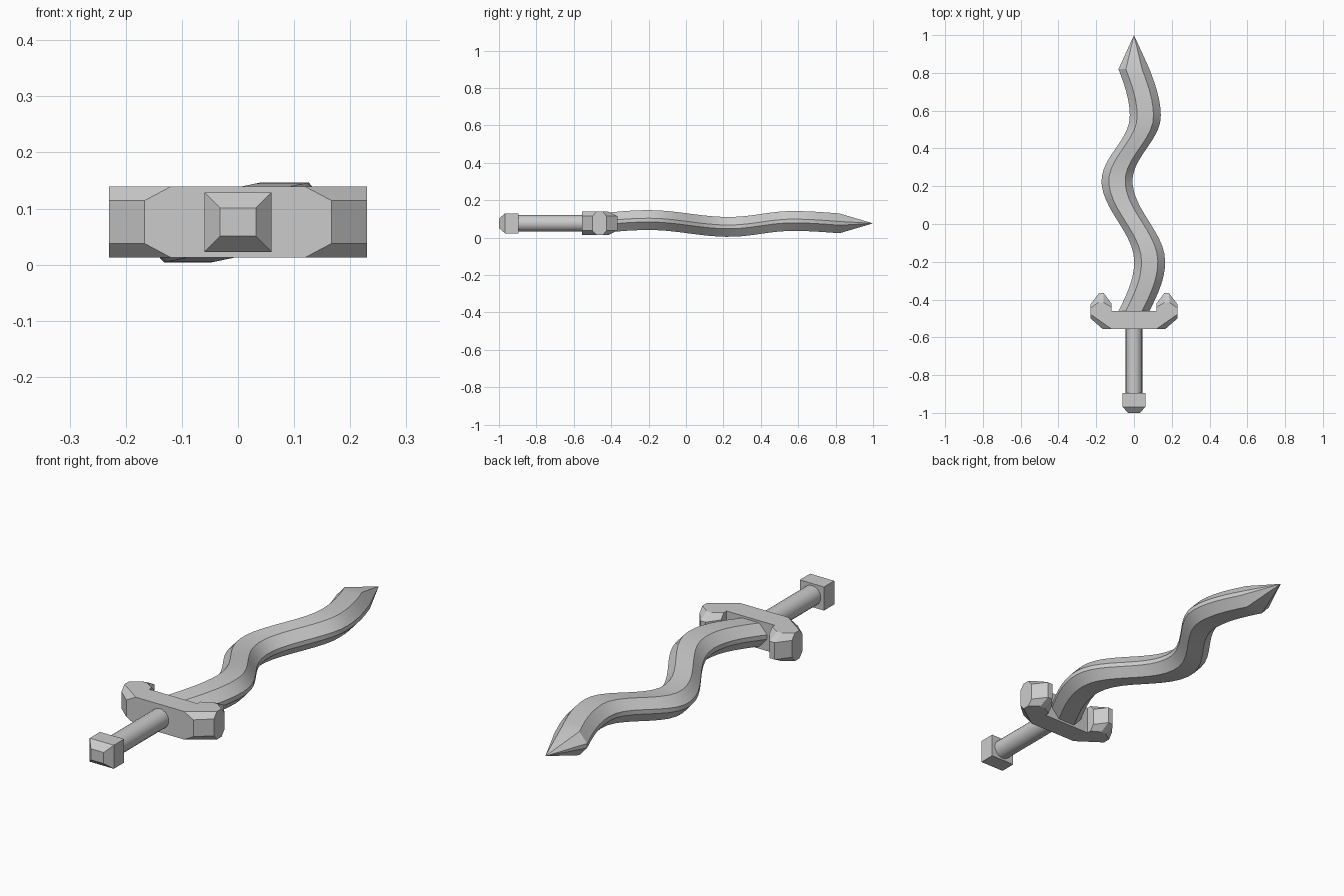
import bpy, bmesh, math

if "Cube" in bpy.data.objects:
    bpy.data.objects.remove(bpy.data.objects["Cube"])

ZC = 0.076  # height of the sword's axis

steel = bpy.data.materials.new("light grey")
steel.diffuse_color = (0.6, 0.6, 0.6, 1)
steel.use_nodes = True
steel.node_tree.nodes["Principled BSDF"].inputs["Base Color"].default_value = steel.diffuse_color


def loft(name, rings, smooth=False):
    """Join equal-sized rings of points; one-point rings close to a tip."""
    bm = bmesh.new()
    loops = [[bm.verts.new(p) for p in r] for r in rings]
    for a, b in zip(loops, loops[1:]):
        n = len(a)
        for i in range(n):
            j = (i + 1) % n
            if len(b) == 1:
                bm.faces.new((a[i], a[j], b[0]))
            else:
                bm.faces.new((a[i], a[j], b[j], b[i]))
    for end in (loops[0], loops[-1]):
        if len(end) > 2:
            bm.faces.new(end)
    bmesh.ops.recalc_face_normals(bm, faces=bm.faces[:])
    me = bpy.data.meshes.new(name)
    bm.to_mesh(me)
    bm.free()
    me.materials.append(steel)
    ob = bpy.data.objects.new(name, me)
    bpy.context.collection.objects.link(ob)
    if smooth:
        bpy.ops.object.select_all(action='DESELECT')
        ob.select_set(True)
        bpy.context.view_layer.objects.active = ob
        bpy.ops.object.shade_smooth_by_angle(angle=math.radians(30))
    return ob


# Blade: flattened octagon swept along a wave, ending in a point
KEYS = [(-0.72, -0.083), (-0.20, 0.083), (0.23, -0.09), (0.57, 0.06), (1.07, -0.06)]


def wave(y):
    for (y0, x0), (y1, x1) in zip(KEYS, KEYS[1:]):
        if y <= y1:
            t = (1 - math.cos(math.pi * (y - y0) / (y1 - y0))) / 2
            return x0 + (x1 - x0) * t


QUARTER = [(0.082, 0.010), (0.043, 0.053)]
SECTION = (QUARTER + [(-x, z) for x, z in reversed(QUARTER)]
           + [(-x, -z) for x, z in QUARTER] + [(x, -z) for x, z in reversed(QUARTER)])
rings = []
N = 32
for i in range(N + 1):
    y = -0.48 + 1.30 * i / N
    cx = wave(y)
    rings.append([(cx + x, y, ZC + 0.21 * cx + z) for x, z in SECTION])
rings.append([(0, 1.0, ZC)])
loft("blade", rings, smooth=True)

# Crossguard: faceted bar with two forward prongs, mirrored outline
MID = [(0.167, -0.555), (0.23, -0.50), (0.23, -0.425), (0.185, -0.366),
       (0.160, -0.366), (0.12, -0.42), (0.12, -0.46)]
CAP = [(0.12, -0.555), (0.23, -0.478), (0.23, -0.445), (0.188, -0.415),
       (0.162, -0.415), (0.12, -0.44), (0.12, -0.46)]


def mirrored(half, z):
    return [(x, y, z) for x, y in half] + [(-x, y, z) for x, y in reversed(half)]


loft("crossguard", [mirrored(CAP, ZC - 0.063), mirrored(MID, ZC - 0.038),
                    mirrored(MID, ZC + 0.038), mirrored(CAP, ZC + 0.063)])

# Grip: round bar
S = 20
loft("grip", [[(0.044 * math.cos(2 * math.pi * k / S), y, ZC + 0.044 * math.sin(2 * math.pi * k / S))
               for k in range(S)] for y in (-0.92, -0.54)], smooth=True)


# Pommel: square block with tapered end
def square(y, h, v):
    return [(sx * h, y, ZC + sz * v) for sx, sz in ((1, 1), (-1, 1), (-1, -1), (1, -1))]


loft("pommel", [square(-1.0, 0.032, 0.025), square(-0.968, 0.06, 0.053), square(-0.895, 0.06, 0.053)])
